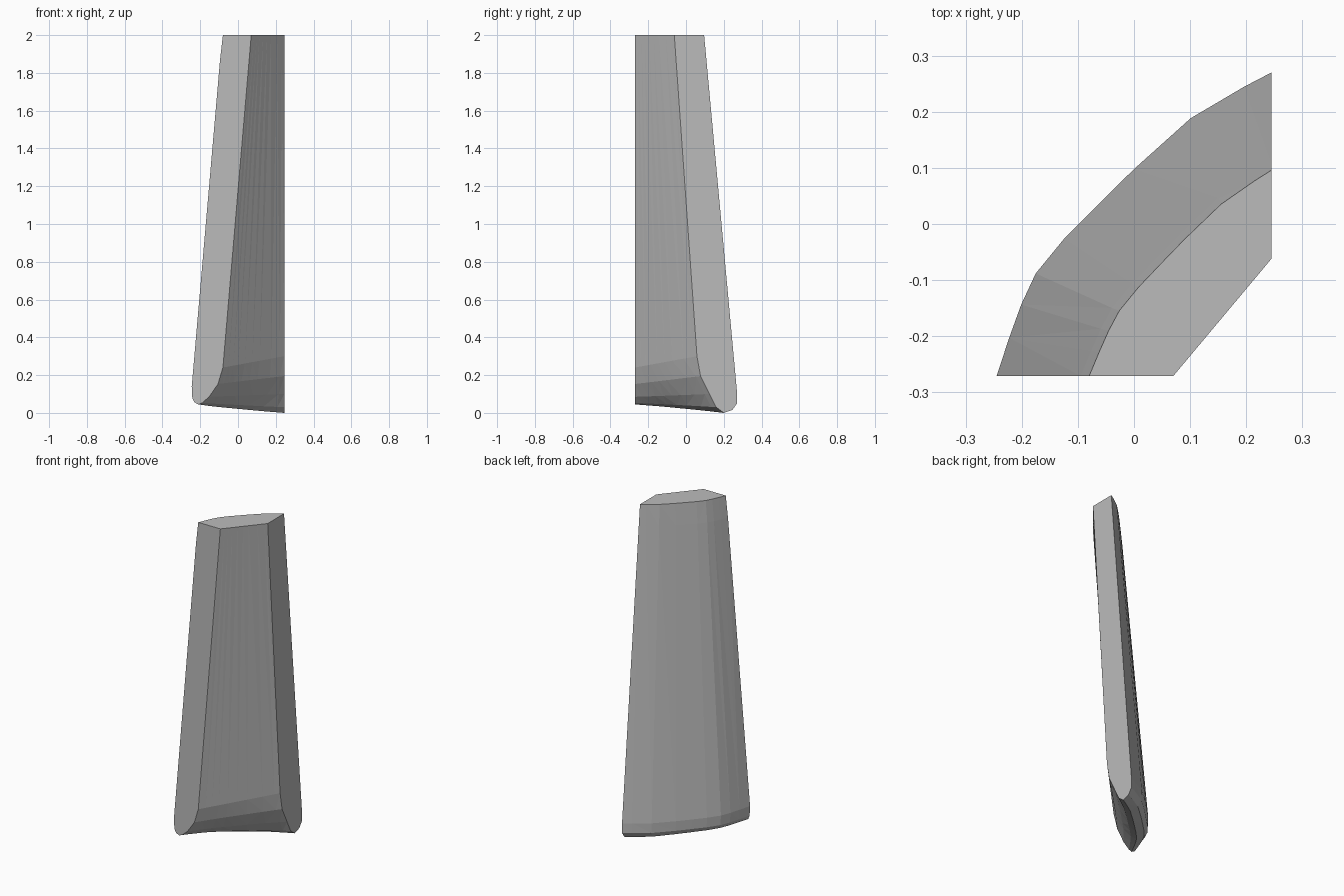
import bpy, bmesh
from mathutils import Vector

if "Cube" in bpy.data.objects:
    bpy.data.objects.remove(bpy.data.objects["Cube"])

# Matching end profiles: outer top, down round the foot, up to the inner top
FRONT = [(-.08, 2), (-.095, 1.87), (-.245, .14), (-.242, .08), (-.232, .057), (-.21, .045),
         (-.19, .053), (-.153, .085), (-.106, .153), (-.08, .24), (.07, 2)]      # x, z
RIGHT = [(.096, 2), (.108, 1.87), (.27, .11), (.27, .05), (.245, .015), (.2, 0),
         (.16, .03), (.125, .1), (.077, .195), (.058, .3), (-.062, 2)]           # y, z
# How much each profile point follows the bowed outer face
BOW = [.52, .56, 1, .97, .85, .55, .35, .15, .05, 0, 0]
# Bow along the slab: position, depth
STATIONS = [(0, 0), (.09, .029), (.17, .053), (.25, .071), (.36, .075), (.48, .071),
            (.6, .066), (.785, .052), (.93, .019), (1, 0)]
OUT = Vector((-.742, .671, 0))

stone = bpy.data.materials.new("grey stone")
stone.diffuse_color = (.5, .5, .5, 1)
stone.use_nodes = True
stone.node_tree.nodes["Principled BSDF"].inputs["Base Color"].default_value = stone.diffuse_color

# Slab: loft between the two flat cut sides
bm = bmesh.new()
rings = []
for t, depth in STATIONS:
    ring = []
    for (x, za), (y, zb), w in zip(FRONT, RIGHT, BOW):
        a, b = Vector((x, -.271, za)), Vector((.245, y, zb))
        ring.append(bm.verts.new(a.lerp(b, t) + OUT * depth * w))
    rings.append(ring)
n = len(FRONT)
for r, s in zip(rings, rings[1:]):
    for i in range(n - 1):
        bm.faces.new((r[i], r[i + 1], s[i + 1], s[i]))

# Flat cut sides and level top
bm.faces.new(rings[0])
bm.faces.new(rings[-1])
bm.faces.new([r[0] for r in rings] + [r[-1] for r in reversed(rings)])
# Merge the inner face into one smooth sheet
bmesh.ops.recalc_face_normals(bm, faces=bm.faces)
bmesh.ops.triangulate(bm, faces=bm.faces)

mesh = bpy.data.meshes.new("standing_slab")
bm.to_mesh(mesh)
bm.free()
mesh.materials.append(stone)
slab = bpy.data.objects.new("standing_slab", mesh)
bpy.context.collection.objects.link(slab)
